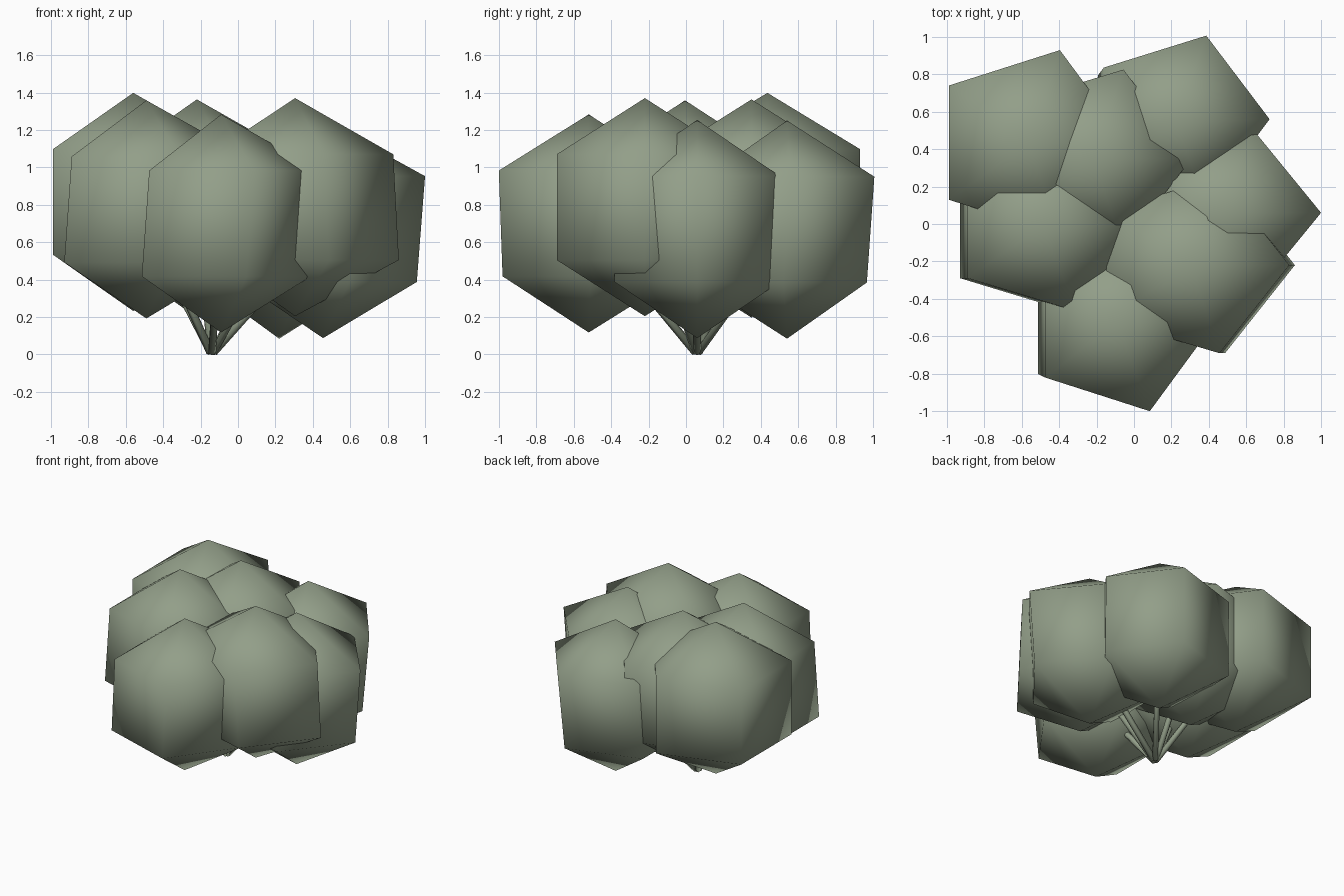
import bpy, bmesh
from math import radians
from mathutils import Matrix, Vector

cube = bpy.data.objects.get("Cube")
if cube:
    bpy.data.objects.remove(cube, do_unlink=True)


def make_material(name, color):
    mat = bpy.data.materials.new(name)
    mat.use_nodes = True
    mat.diffuse_color = color
    mat.node_tree.nodes["Principled BSDF"].inputs["Base Color"].default_value = color
    return mat


sage = make_material("sage_green", (0.29, 0.345, 0.25, 1))


def add_object(name, bm):
    mesh = bpy.data.meshes.new(name)
    bm.to_mesh(mesh)
    bm.free()
    mesh.materials.append(sage)
    for poly in mesh.polygons:
        poly.use_smooth = True
    obj = bpy.data.objects.new(name, mesh)
    bpy.context.collection.objects.link(obj)
    return obj


def leaf_clump(name, center, rx, ry, lean):
    """Five-sided, three-ring sphere whose two rings slide apart a little."""
    bm = bmesh.new()
    # Turned so that one corner points to +x
    bmesh.ops.create_uvsphere(bm, u_segments=5, v_segments=3, radius=1,
                              matrix=Matrix.Rotation(radians(-18), 4, "Z"))
    for v in bm.verts:
        is_ring = abs(v.co.z) < 0.9
        side = 1 if v.co.z > 0 else -1
        v.co = Vector((v.co.x * rx / 0.866, v.co.y * ry / 0.866, v.co.z * 0.583))
        if is_ring:
            v.co += Vector(lean).to_3d() * side
            v.co.z *= 0.97
    obj = add_object(name, bm)
    obj.location = center


def stem(name, base, tip, radius=0.022):
    """Thin six-sided stalk from the root to the middle of a clump."""
    axis = tip - base
    bm = bmesh.new()
    bmesh.ops.create_cone(bm, cap_ends=True, segments=6, radius1=radius,
                          radius2=radius, depth=axis.length)
    obj = add_object(name, bm)
    obj.location = (base + tip) / 2
    obj.rotation_euler = axis.to_track_quat("Z", "Y").to_euler()


# Clumps: place, centre, corner radius along x and y, ring lean
clumps = [
    ("back_right", (-0.56, 0.435, 0.815), 0.53, 0.52, (0, 0)),
    ("back_middle", (-0.22, 0.35, 0.78), 0.528, 0.5, (0, 0)),
    ("back_left", (0.22, 0.54, 0.667), 0.49, 0.47, (0.015, 0.02)),
    ("left", (0.455, 0.06, 0.67), 0.523, 0.465, (0.022, 0)),
    ("front_left", (0.305, -0.22, 0.787), 0.54, 0.495, (-0.015, 0)),
    ("front", (-0.09, -0.52, 0.70), 0.5, 0.495, (0.02, -0.01)),
    ("right", (-0.49, -0.005, 0.775), 0.518, 0.485, (0.02, 0)),
]
root = Vector((-0.14, 0.06, 0.01))
for place, center, rx, ry, lean in clumps:
    center = Vector(center)
    leaf_clump("leaf_clump_" + place, center, rx, ry, lean)
    # Stems start slightly spread around the root
    spread = (center - root).to_2d().normalized().to_3d() * 0.008
    stem("stem_" + place, root + spread, center)
